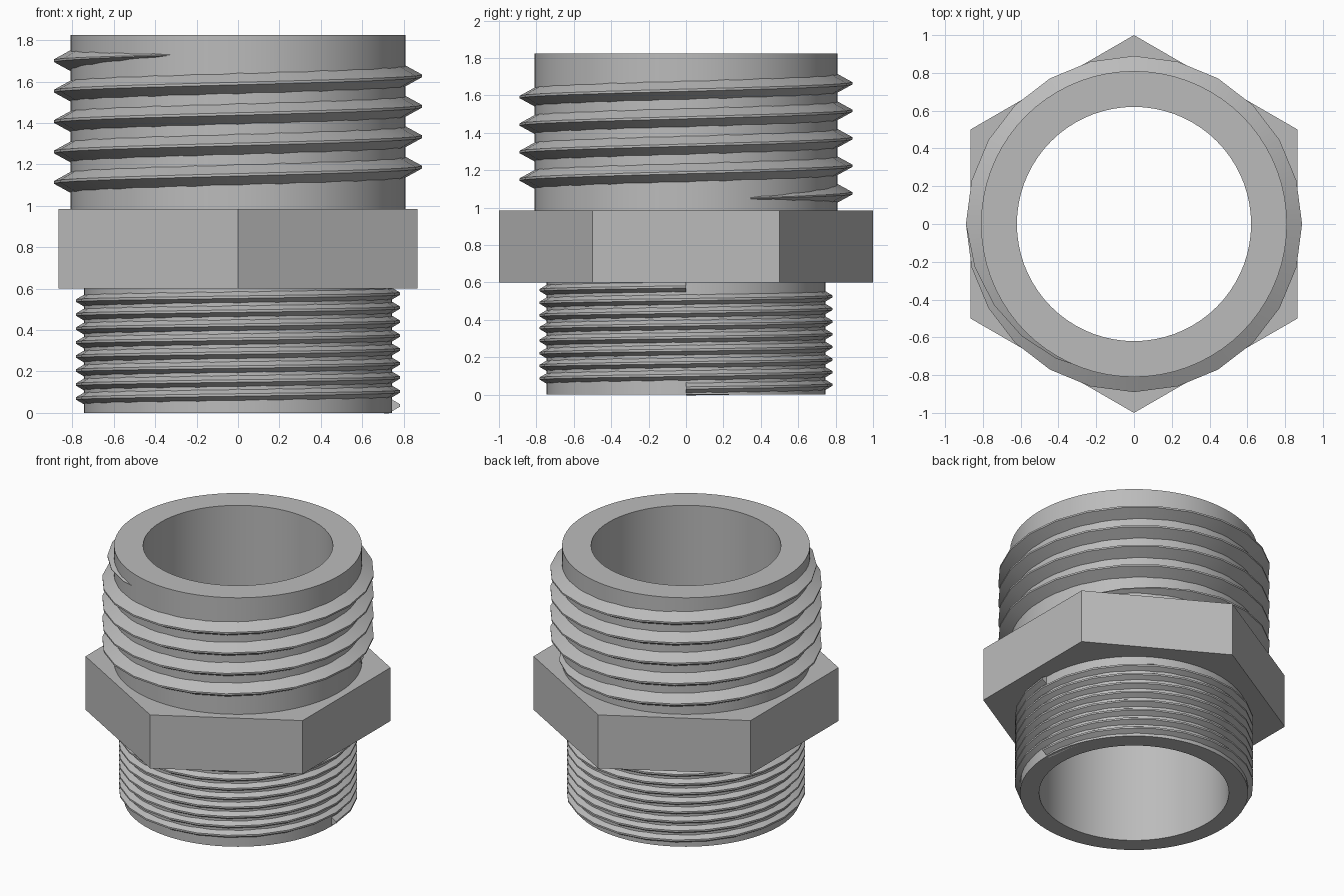
import bpy, bmesh
from math import cos, sin, pi, radians

cube = bpy.data.objects.get("Cube")
if cube:
    bpy.data.objects.remove(cube, do_unlink=True)

GREY = (0.5, 0.5, 0.5, 1.0)
metal = bpy.data.materials.new("plain grey")
metal.use_nodes = True
metal.diffuse_color = GREY
metal.node_tree.nodes["Principled BSDF"].inputs["Base Color"].default_value = GREY

SEGMENTS = 72        # sides of the round walls
THREAD_STEPS = 24    # thread facets per turn
BORE, LOWER, UPPER = 0.62, 0.745, 0.81
HEX_LOW, HEX_HIGH, TOP = 0.6, 0.985, 1.825


def finish(name, bm, smooth=True):
    mesh = bpy.data.meshes.new(name)
    bm.to_mesh(mesh)
    bm.free()
    mesh.materials.append(metal)
    obj = bpy.data.objects.new(name, mesh)
    bpy.context.collection.objects.link(obj)
    if smooth:
        bpy.ops.object.select_all(action='DESELECT')
        obj.select_set(True)
        bpy.context.view_layer.objects.active = obj
        bpy.ops.object.shade_smooth_by_angle(angle=radians(30))
    return obj


def hexagon(angle):
    """Distance to the hexagon outline, corners on the y axis."""
    side = pi / 3
    return cos(pi / 6) / cos(angle - round(angle / side) * side)


def lathe(name, profile):
    """Sweep (radius, z) points around z; a radius may be a function of angle."""
    bm = bmesh.new()
    rows = []
    for i in range(SEGMENTS):
        a = 2 * pi * i / SEGMENTS
        row = []
        for radius, z in profile:
            r = radius(a) if callable(radius) else radius
            row.append(bm.verts.new((r * cos(a), r * sin(a), z)))
        rows.append(row)
    for i, row in enumerate(rows):
        following = rows[(i + 1) % SEGMENTS]
        for j in range(len(profile) - 1):
            bm.faces.new((row[j], following[j], following[j + 1], row[j + 1]))
    return finish(name, bm)


def thread(name, wall, crest, half, flat, start, pitch, turns, taper):
    """Right-handed ridge around the wall, fading over `taper` turns at its ends."""
    bm = bmesh.new()
    sink = 0.02
    slope = (half - flat) / (crest - wall)
    root = half + sink * slope
    count = round(turns * THREAD_STEPS)
    rows = []
    for i in range(count + 1):
        turn = i / THREAD_STEPS
        a = 2 * pi * turn
        fade = min(1, turn / taper, (turns - turn) / taper) if taper else 1
        fade = max(fade, 0.02)
        z = start + pitch * turn
        tip = wall - sink + (crest - wall + sink) * fade
        section = ((wall - sink, -root * fade), (tip, -flat * fade),
                   (tip, flat * fade), (wall - sink, root * fade))
        rows.append([bm.verts.new((r * cos(a), r * sin(a), z + dz))
                     for r, dz in section])
    for row, following in zip(rows, rows[1:]):
        for j in range(4):
            k = (j + 1) % 4
            bm.faces.new((row[j], following[j], following[k], row[k]))
    bm.faces.new(rows[0])
    bm.faces.new(rows[-1][::-1])
    bmesh.ops.recalc_face_normals(bm, faces=bm.faces)
    return finish(name, bm)


# Hollow body: two barrels either side of the hexagonal collar
lathe("lower_barrel", [(BORE, 0), (LOWER, 0), (LOWER, HEX_LOW)])
lathe("hex_collar", [(LOWER, HEX_LOW), (hexagon, HEX_LOW),
                     (hexagon, HEX_HIGH), (UPPER, HEX_HIGH)])
lathe("upper_barrel", [(UPPER, HEX_HIGH), (UPPER, TOP), (BORE, TOP)])
lathe("bore_wall", [(BORE, TOP), (BORE, 0)])

# Coarse thread with faded ends, fine thread with blunt ends
thread("upper_thread", UPPER, 0.89, 0.05, 0.006, 1.04, 0.147, 4.75, 0.25)
thread("lower_thread", LOWER, 0.782, 0.028, 0.006, 0.036, 0.0675, 8, 0)
